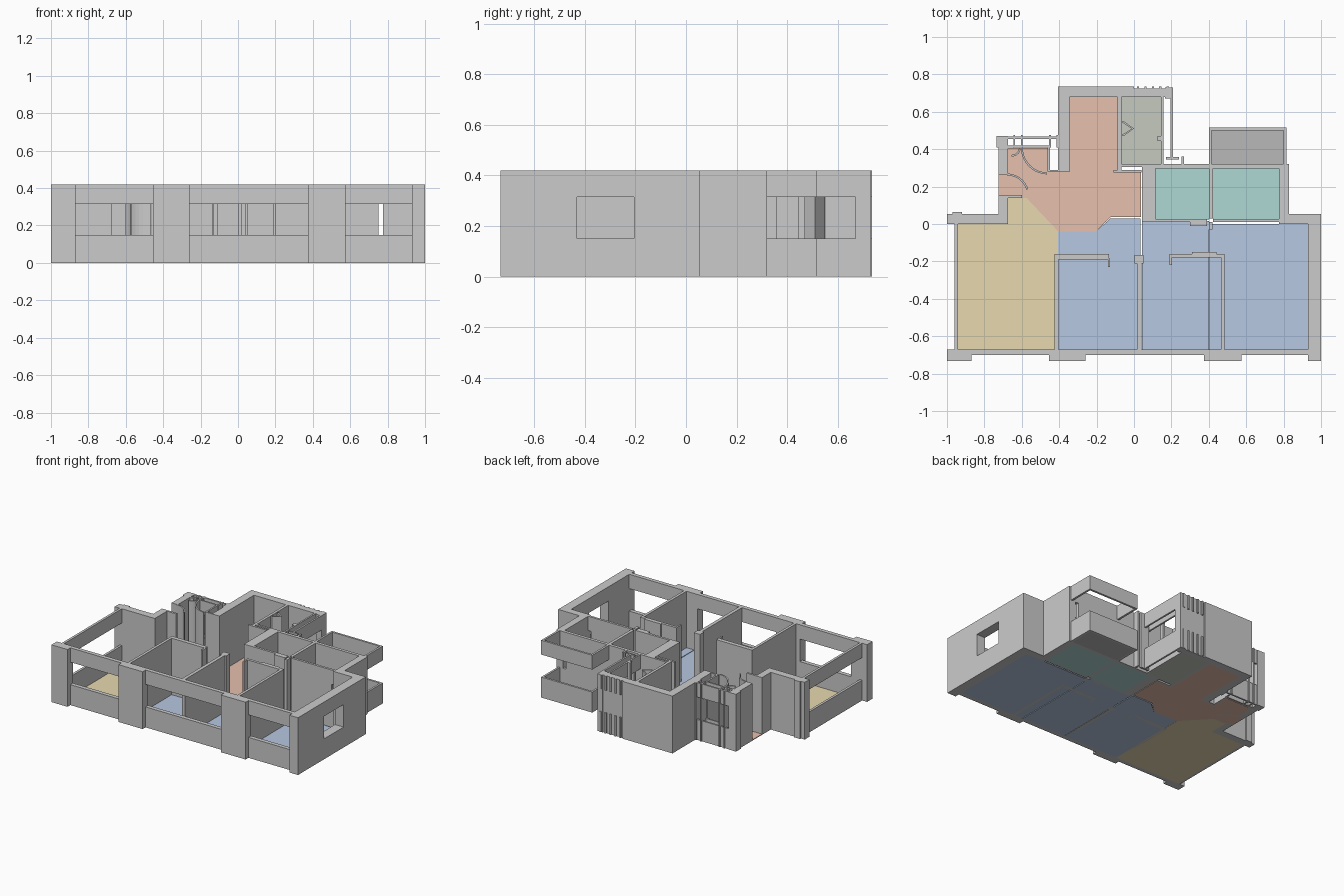
import bpy, bmesh, math

H, SILL, HEAD = 0.42, 0.15, 0.315


def prism(name, pts, z0, z1, mat=None):
    bm = bmesh.new()
    low = [bm.verts.new((x, y, z0)) for x, y in pts]
    top = [bm.verts.new((x, y, z1)) for x, y in pts]
    bm.faces.new(low[::-1])
    bm.faces.new(top)
    n = len(pts)
    for i in range(n):
        j = (i + 1) % n
        bm.faces.new((low[i], low[j], top[j], top[i]))
    bmesh.ops.recalc_face_normals(bm, faces=bm.faces[:])
    me = bpy.data.meshes.new(name)
    bm.to_mesh(me)
    bm.free()
    ob = bpy.data.objects.new(name, me)
    bpy.context.collection.objects.link(ob)
    if mat:
        me.materials.append(mat)
    return ob


def wall(name, x0, x1, y0, y1, z0=0, z1=H):
    return prism(name, [(x0, y0), (x1, y0), (x1, y1), (x0, y1)], z0, z1)


def window(name, x0, x1, y0, y1):
    wall(name + "_sill", x0, x1, y0, y1, 0, SILL)
    wall(name + "_header", x0, x1, y0, y1, HEAD, H)


def floor(name, col, pts):
    m = bpy.data.materials.new(name)
    m.diffuse_color = (*col, 1)
    prism(name, pts, 0, 0.006, m)


def rect(x0, x1, y0, y1):
    return [(x0, y0), (x1, y0), (x1, y1), (x0, y1)]


def arc(name, cx, cy, r, a0, a1, t=0.01, n=10):
    angs = [math.radians(a0 + (a1 - a0) * i / n) for i in range(n + 1)]
    pts = [(cx + r * math.cos(a), cy + r * math.sin(a)) for a in angs]
    pts += [(cx + (r - t) * math.cos(a), cy + (r - t) * math.sin(a)) for a in angs[::-1]]
    prism(name, pts, 0, H)


# Front piers and the window bands between them
wall("front_pier_left", -1, -0.87, -0.733, -0.67)
wall("front_pier_mid_left", -0.455, -0.26, -0.733, -0.67)
wall("front_pier_mid_right", 0.375, 0.575, -0.733, -0.67)
for i, (a, b) in enumerate([(-0.87, -0.455), (-0.26, 0.375), (0.575, 0.93)]):
    window(f"front_window_{i}", a, b, -0.70, -0.67)

# Right wall with its small window
wall("right_wall_front", 0.93, 1, -0.733, -0.43)
window("right_window", 0.93, 1, -0.43, -0.205)
wall("right_wall_back", 0.93, 1, -0.205, 0.053)
wall("right_return_wall", 0.775, 0.93, 0.0, 0.053)
wall("bath_outer_wall", 0.775, 0.828, 0.053, 0.32)

# Left wide window and the back wall of the left room
window("left_window", -0.96, -0.942, -0.67, 0.0)
wall("left_back_wall", -1, -0.675, 0.0, 0.053)
wall("left_back_nib", -0.97, -0.92, 0.053, 0.063)

# Entrance walls
wall("entrance_wall_low", -0.725, -0.675, 0.053, 0.155)
wall("entrance_jamb", -0.725, -0.60, 0.14, 0.155)
wall("entrance_wall_high", -0.725, -0.675, 0.265, 0.41)
wall("entrance_corner", -0.735, -0.675, 0.41, 0.47)
wall("entrance_post_left", -0.675, -0.645, 0.405, 0.42)
window("entrance_window_outer", -0.675, -0.405, 0.455, 0.467)
window("entrance_window_inner", -0.645, -0.45, 0.41, 0.42)
wall("entrance_post_right", -0.462, -0.45, 0.28, 0.41)
wall("entrance_back_wall", -0.45, -0.345, 0.277, 0.29)
for i, x in enumerate([-0.645, -0.605, -0.455, -0.415]):
    wall(f"entrance_post_{i}", x, x + 0.01, 0.41, 0.475)

# Curved door swings
arc("door_swing_back", -0.46, 0.41, 0.145, 180, 268)
arc("door_swing_side", -0.68, 0.15, 0.12, 18, 90)
arc("door_swing_small", -0.655, 0.41, 0.05, 270, 350)

# Hall and kitchen block at the back
wall("hall_left_wall", -0.405, -0.345, 0.29, 0.735)
wall("hall_back_wall", -0.345, 0.17, 0.678, 0.725)
wall("hall_back_facing", -0.345, 0.0, 0.725, 0.735)
for i in range(5):
    x = 0.015 + 0.04 * i
    window(f"back_rib_{i}", x, x + 0.012, 0.725, 0.735)
wall("kitchen_hall_wall", -0.087, -0.067, 0.277, 0.678)
wall("kitchen_front_wall", -0.067, 0.27, 0.305, 0.32)
wall("hall_stub_wall", -0.11, 0.04, 0.275, 0.29)
window("kitchen_window_inner", 0.145, 0.157, 0.32, 0.678)
window("kitchen_window_outer", 0.195, 0.208, 0.35, 0.68)
wall("kitchen_window_post_back", 0.165, 0.208, 0.67, 0.73)
wall("kitchen_window_post_front", 0.17, 0.24, 0.345, 0.357)
wall("kitchen_side_nib", 0.255, 0.268, 0.32, 0.36)
wall("kitchen_window_latch", 0.125, 0.145, 0.445, 0.47)
for s in (-1, 1):
    prism("kitchen_door_leaf", [(-0.067, 0.51 + s * 0.035), (-0.055, 0.51 + s * 0.04),
                                (0.0, 0.51), (-0.012, 0.51)], 0, H)

# Bathroom walls
wall("bath_left_wall", 0.042, 0.115, 0.01, 0.32)
wall("bath_middle_wall", 0.40, 0.422, 0.03, 0.30)
wall("bath_back_wall", 0.115, 0.75, 0.297, 0.32)
window("bath_back_window", 0.75, 0.775, 0.297, 0.32)
wall("bath_front_wall_left", 0.115, 0.39, 0.01, 0.027)
wall("bath_front_wall_right", 0.422, 0.75, 0.01, 0.027)
window("bath_front_gap", 0.75, 0.775, 0.01, 0.027)
wall("bath_door_post_left", 0.30, 0.39, -0.01, 0.01)
wall("bath_door_post_right", 0.40, 0.42, -0.03, 0.01)

# Balcony parapet and upper band
window("balcony_left", 0.40, 0.415, 0.32, 0.515)
window("balcony_back", 0.415, 0.80, 0.50, 0.515)
window("balcony_right", 0.80, 0.815, 0.32, 0.515)

# Bedroom partitions
wall("partition_left", -0.425, -0.405, -0.67, -0.19)
wall("partition_left_top", -0.425, -0.135, -0.19, -0.16)
wall("partition_left_nib", -0.14, -0.128, -0.23, -0.185)
wall("partition_middle", 0.015, 0.04, -0.67, -0.21)
wall("partition_middle_end", 0.002, 0.052, -0.21, -0.165)
wall("partition_right", 0.465, 0.485, -0.67, -0.18)
wall("partition_right_top", 0.195, 0.485, -0.18, -0.16)
wall("partition_right_end", 0.31, 0.44, -0.16, -0.15)
wall("partition_right_nib", 0.19, 0.202, -0.22, -0.16)

# Coloured floors
blue = (0.47, 0.58, 0.76)
floor("living_floor", (0.80, 0.69, 0.43),
      [(-0.945, -0.67), (-0.41, -0.67), (-0.405, -0.04), (-0.575, 0.14),
       (-0.675, 0.14), (-0.675, 0.0), (-0.945, 0.0)])
floor("hall_floor", (0.79, 0.53, 0.42),
      [(-0.345, 0.68), (-0.087, 0.68), (-0.087, 0.28), (0.038, 0.28), (0.038, 0.037),
       (-0.125, 0.037), (-0.205, -0.04), (-0.405, -0.04), (-0.575, 0.14), (-0.675, 0.14),
       (-0.675, 0.155), (-0.725, 0.155), (-0.725, 0.265), (-0.675, 0.265),
       (-0.675, 0.405), (-0.46, 0.405), (-0.46, 0.28), (-0.345, 0.28)])
floor("bedroom_floor_left", blue,
      [(-0.405, -0.67), (0.035, -0.67), (0.035, 0.03), (-0.125, 0.03),
       (-0.205, -0.04), (-0.405, -0.04)])
floor("bedroom_floor_middle", blue, rect(0.042, 0.40, -0.67, 0.015))
floor("bedroom_floor_right", blue, rect(0.405, 0.93, -0.67, 0.0))
floor("bath_floor_left", (0.43, 0.69, 0.66), rect(0.115, 0.40, 0.025, 0.30))
floor("bath_floor_right", (0.43, 0.69, 0.66), rect(0.422, 0.775, 0.02, 0.30))
floor("kitchen_floor", (0.56, 0.59, 0.52), rect(-0.067, 0.15, 0.32, 0.68))
floor("balcony_floor", (0.48, 0.48, 0.48), rect(0.415, 0.80, 0.32, 0.50))
